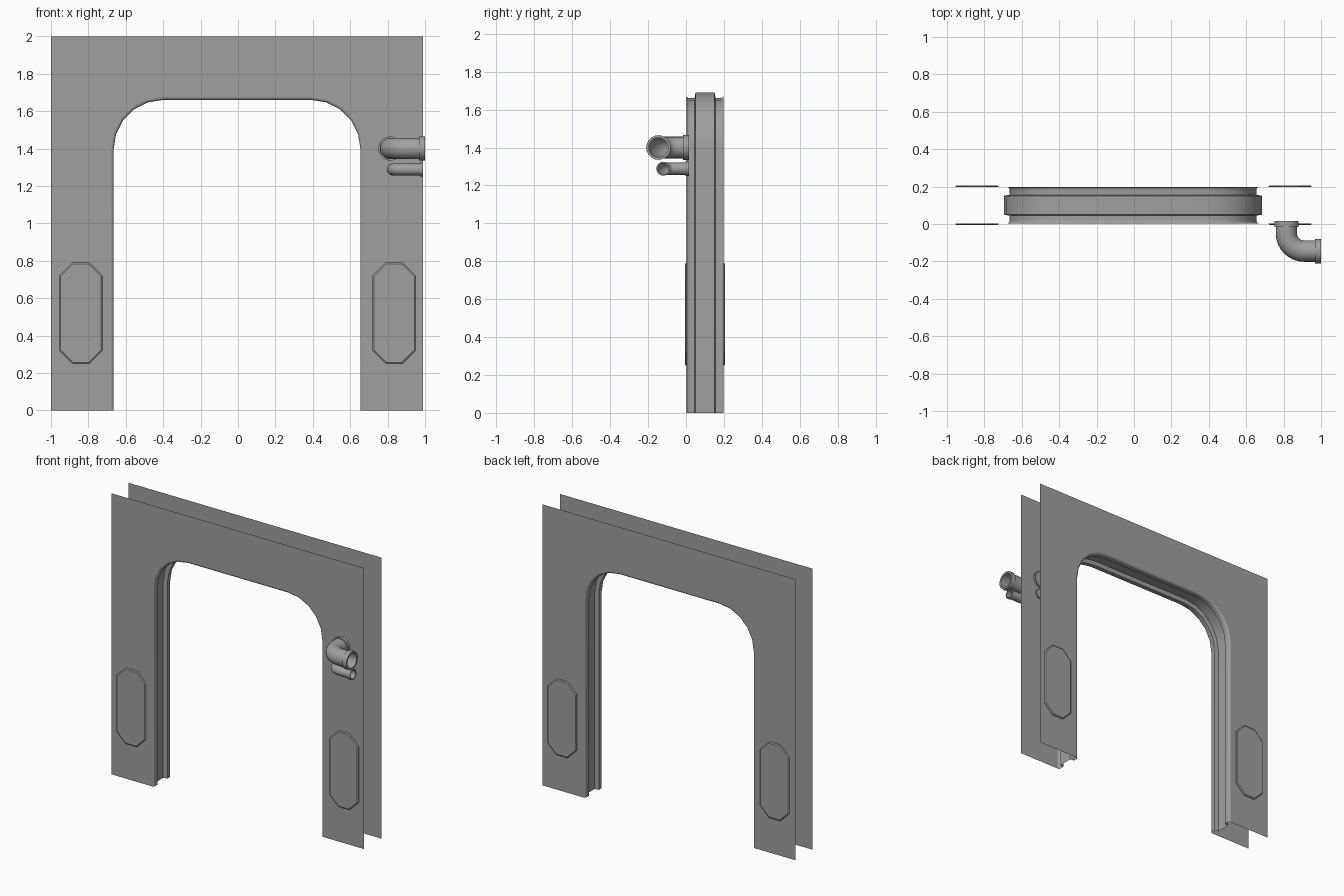
import bpy, bmesh, math
from mathutils import Vector

cube = bpy.data.objects.get("Cube")
if cube:
    bpy.data.objects.remove(cube)

grey = bpy.data.materials.new("wall grey")
grey.use_nodes = True
grey.diffuse_color = (0.35, 0.35, 0.35, 1)
grey.node_tree.nodes["Principled BSDF"].inputs["Base Color"].default_value = grey.diffuse_color

CX = -0.005            # centre of the doorway and walls
FRONT, BACK = 0.003, 0.198


def finish(name, bm, smooth=True):
    mesh = bpy.data.meshes.new(name)
    bm.to_mesh(mesh)
    bm.free()
    obj = bpy.data.objects.new(name, mesh)
    bpy.context.collection.objects.link(obj)
    mesh.materials.append(grey)
    if smooth:
        bpy.ops.object.select_all(action='DESELECT')
        obj.select_set(True)
        bpy.context.view_layer.objects.active = obj
        bpy.ops.object.shade_smooth_by_angle(angle=math.radians(35))
    return obj


def arch(radius, y, steps=5):
    """Doorway outline from the left foot over the top to the right foot."""
    corner_x, corner_z = 0.395, 1.395
    half = [(corner_x + radius, 0)]
    for i in range(steps + 1):
        a = math.pi / 2 * i / steps
        half.append((corner_x + radius * math.cos(a), corner_z + radius * math.sin(a)))
    outline = half + [(-x, z) for x, z in reversed(half)]
    return [Vector((CX + x, y, z)) for x, z in outline]


def loft(bm, rows, closed=False):
    rings = [[bm.verts.new(p) for p in row] for row in rows]
    n = len(rings[0])
    for a, b in zip(rings, rings[1:]):
        for i in range(n if closed else n - 1):
            j = (i + 1) % n
            bm.faces.new((a[i], a[j], b[j], b[i]))


# Flat wall sheets with the doorway cut out
def wall(name, y, facing_back):
    bm = bmesh.new()
    left, right, top = CX - 0.995, CX + 0.995, 2.0
    points = arch(0.28, y) + [Vector(p) for p in
             ((left, y, 0), (left, y, top), (right, y, top), (right, y, 0))]
    face = bm.faces.new([bm.verts.new(p) for p in points])
    face.normal_update()
    if (face.normal.y > 0) != facing_back:
        face.normal_flip()
    finish(name, bm, smooth=False)


wall("front_wall", FRONT, False)
wall("back_wall", BACK, True)

# Door frame: rounded lips with a recessed channel between them
lip = [(0.28 - 0.015 * math.sin(a), FRONT + 0.015 * (1 - math.cos(a)))
       for a in (math.pi / 8 * i for i in range(5))]
lip += [(0.265, 0.045), (0.295, 0.05)]
profile = lip + [(r, FRONT + BACK - y) for r, y in reversed(lip)]
bm = bmesh.new()
loft(bm, [arch(r, y) for r, y in profile])
finish("door_frame", bm)


# Raised eight-sided access plates
def plate(name, x, wall_y, side):
    def outline(inset, y):
        w, h, c = 0.115 - inset, 0.27 - inset, 0.07 - inset * 0.6
        quarter = [(w, h - c), (w - c, h)]
        half = quarter + [(-a, b) for a, b in reversed(quarter)]
        loop = half + [(-a, -b) for a, b in half]
        return [Vector((x + a, y, 0.52 + b)) for a, b in loop]
    bm = bmesh.new()
    outer = wall_y + side * 0.009
    loft(bm, [outline(0, wall_y), outline(0, wall_y + side * 0.004), outline(0.007, outer)], True)
    bm.verts.ensure_lookup_table()
    bm.faces.new(bm.verts[-8:])
    bmesh.ops.recalc_face_normals(bm, faces=bm.faces)
    if sum(f.normal.y * f.calc_area() for f in bm.faces) * side < 0:
        bmesh.ops.reverse_faces(bm, faces=bm.faces)
    finish(name, bm, smooth=False)


for depth, y, side in (("front", FRONT, -1), ("back", BACK, 1)):
    plate(depth + "_left_plate", CX + 0.84, y, side)
    plate(depth + "_right_plate", CX - 0.835, y, side)


# Elbow pipes leaving the front wall and turning to the left side
def elbow(name, x, z, y, end, bend, r, flange, collar):
    rows = []

    def ring(px, py, angle, radius, sides=20):
        across = Vector((math.cos(angle), math.sin(angle), 0))
        rows.append([Vector((px, py, z)) + radius * (
            across * math.cos(t) + Vector((0, 0, math.sin(t))))
            for t in (math.tau * k / sides for k in range(sides))])

    for py, radius in ((0.015, r), (0.015, flange), (0.015 - collar, flange), (0.015 - collar, r)):
        ring(x, py, 0, radius)
    for i in range(9):
        a = math.pi / 2 * i / 8
        ring(x + bend * (1 - math.cos(a)), y + bend * (1 - math.sin(a)), a, r)
    quarter = math.pi / 2
    bore = r * 0.9
    for px, radius in ((end - collar, r), (end - collar, flange), (end, flange),
                       (end, bore), (x + bend, bore)):
        ring(px, y, quarter, radius)
    for i in range(7, -1, -1):
        a = quarter * i / 8
        ring(x + bend * (1 - math.cos(a)), y + bend * (1 - math.sin(a)), a, bore)
    bm = bmesh.new()
    loft(bm, rows, True)
    bmesh.ops.recalc_face_normals(bm, faces=bm.faces)
    finish(name, bm)


elbow("large_pipe", 0.815, 1.4, -0.145, 1.0, 0.095, 0.057, 0.065, 0.032)
elbow("small_pipe", 0.828, 1.288, -0.12, 0.99, 0.055, 0.032, 0.037, 0.018)
